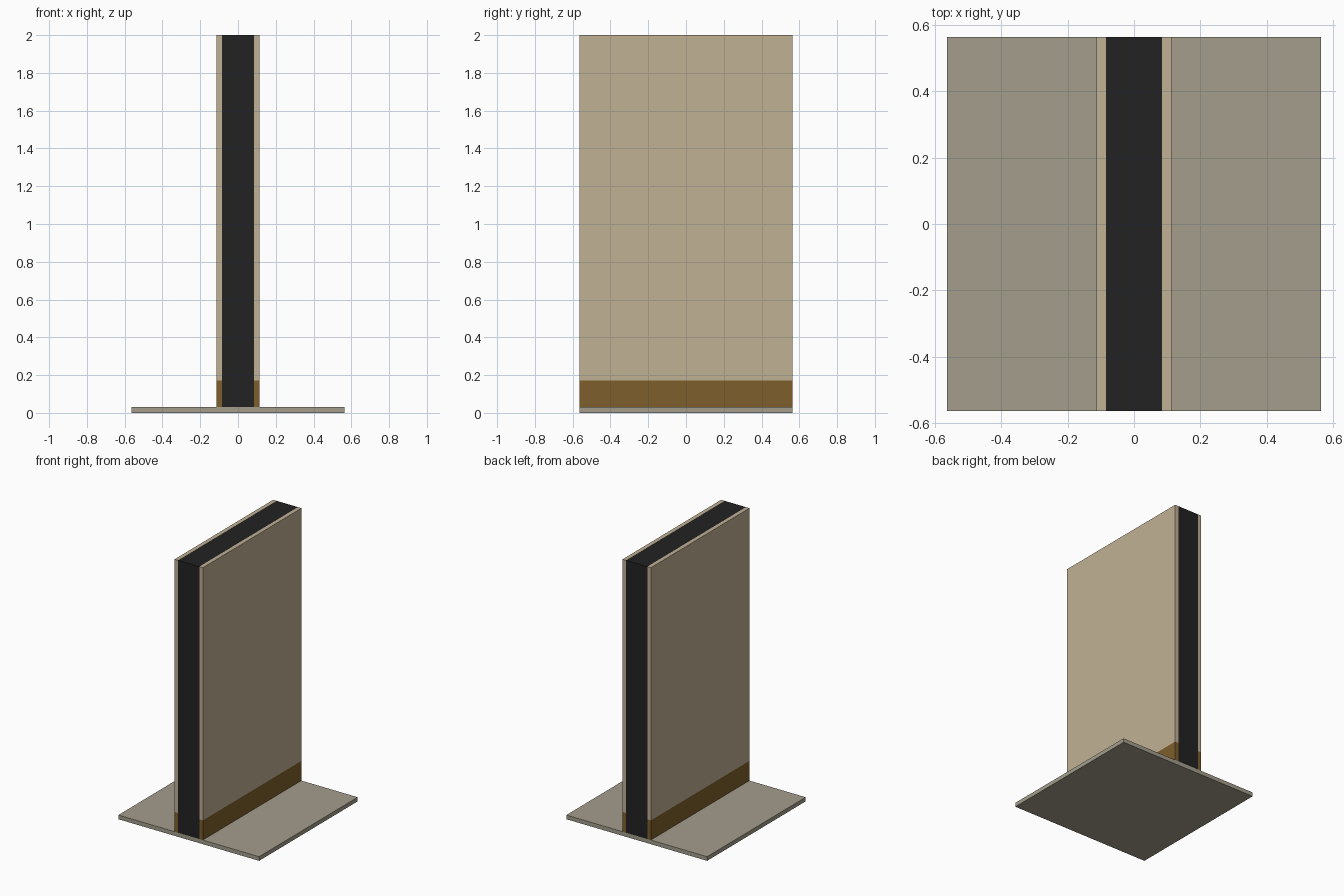
import bpy, bmesh
from mathutils import Vector

if "Cube" in bpy.data.objects:
    bpy.data.objects.remove(bpy.data.objects["Cube"])


def material(name, rgb):
    m = bpy.data.materials.new(name)
    m.diffuse_color = (*rgb, 1.0)
    m.use_nodes = True
    m.node_tree.nodes["Principled BSDF"].inputs["Base Color"].default_value = m.diffuse_color
    return m


grey = material("warm grey", (0.366, 0.337, 0.262))
beige = material("beige", (0.527, 0.440, 0.301))
brown = material("brown", (0.209, 0.114, 0.025))
black = material("black", (0.016, 0.016, 0.016))


def block(name, size, z0, mats, cuts=(), rule=None):
    """Box standing at z0, cut by planes (point, normal), coloured by rule."""
    bm = bmesh.new()
    bmesh.ops.create_cube(bm, size=1.0)
    for v in bm.verts:
        v.co = Vector((v.co.x * size[0], v.co.y * size[1],
                       z0 + (v.co.z + 0.5) * size[2]))
    for co, no in cuts:
        bmesh.ops.bisect_plane(bm, geom=bm.verts[:] + bm.edges[:] + bm.faces[:],
                               plane_co=co, plane_no=no)
    if rule:
        for f in bm.faces:
            f.material_index = rule(f.calc_center_median())
    me = bpy.data.meshes.new(name)
    bm.to_mesh(me)
    bm.free()
    for m in mats:
        me.materials.append(m)
    ob = bpy.data.objects.new(name, me)
    bpy.context.collection.objects.link(ob)
    return ob


SIDE, BASE_H, WALL, CORE, SKIRT = 1.126, 0.03, 0.226, 0.085, 0.172

# Square floor plate
block("floor_plate", (SIDE, SIDE, BASE_H), 0, [grey])


# Wall slab: black core, beige faces, brown skirting at the bottom
def wall_colour(c):
    if abs(c.x) < CORE:
        return 2
    return 1 if c.z < SKIRT else 0


block("wall", (WALL, SIDE, 2 - BASE_H), BASE_H, [beige, brown, black],
      cuts=[((CORE, 0, 0), (1, 0, 0)), ((-CORE, 0, 0), (1, 0, 0)),
            ((0, 0, SKIRT), (0, 0, 1))],
      rule=wall_colour)
